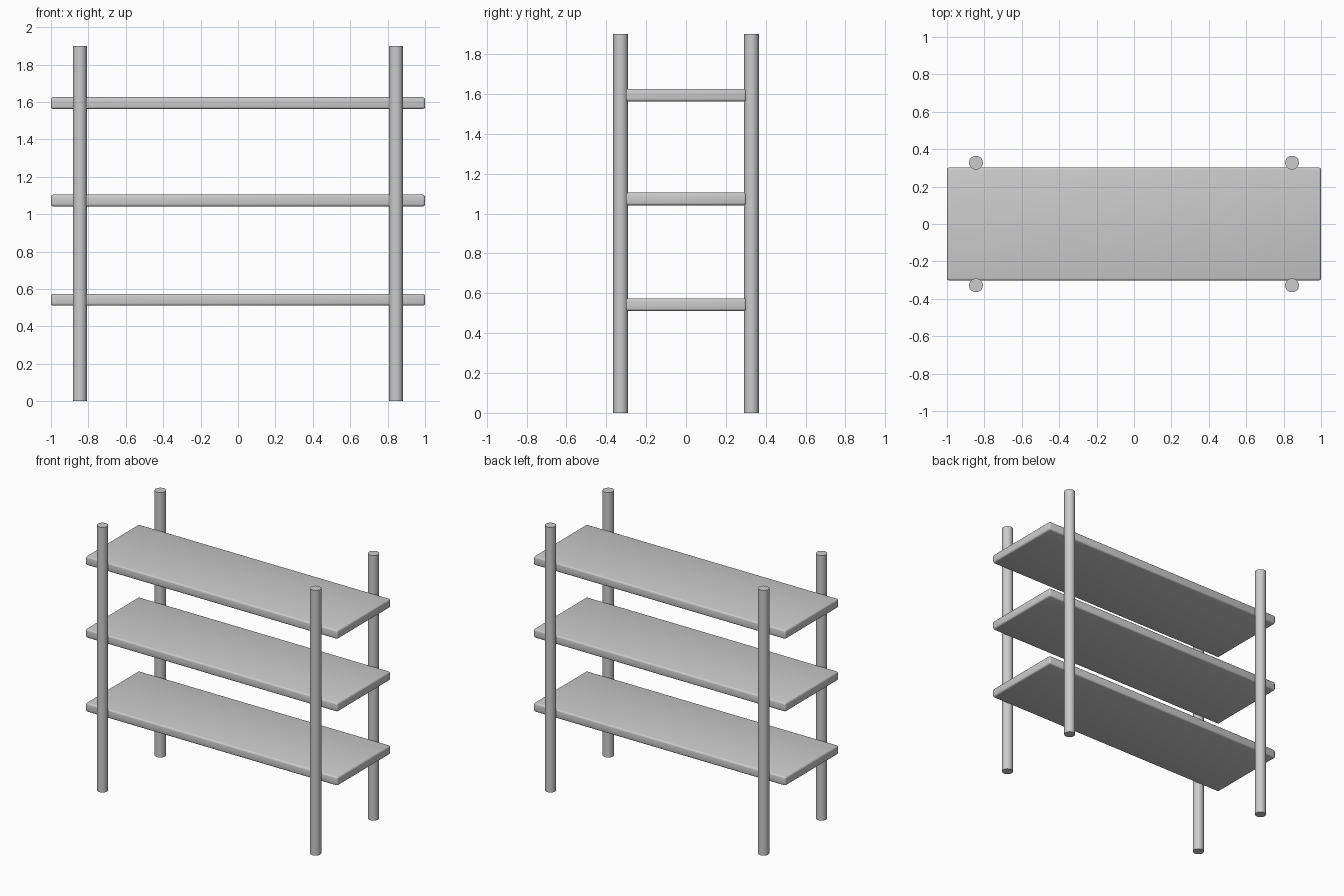
import bpy
import math

if "Cube" in bpy.data.objects:
    bpy.data.objects.remove(bpy.data.objects["Cube"])


def smooth(obj):
    bpy.ops.object.select_all(action='DESELECT')
    obj.select_set(True)
    bpy.context.view_layer.objects.active = obj
    bpy.ops.object.shade_smooth_by_angle(angle=math.radians(35))


def add_shelf(name, z):
    bpy.ops.mesh.primitive_cube_add(size=1, location=(0, 0, z))
    shelf = bpy.context.object
    shelf.name = name
    shelf.scale = (2.0, 0.604, 0.063)
    bpy.ops.object.transform_apply(location=False, rotation=False, scale=True)
    bevel = shelf.modifiers.new("rounded_edges", 'BEVEL')
    bevel.width = 0.012
    bevel.segments = 3
    bpy.ops.object.modifier_apply(modifier=bevel.name)
    smooth(shelf)


def add_post(name, x, y, height=1.9):
    bpy.ops.mesh.primitive_cylinder_add(vertices=32, radius=0.037, depth=height,
                                        location=(x, y, height / 2))
    post = bpy.context.object
    post.name = name
    smooth(post)


# Three boards with softly rounded edges
for name, z in (("lower_shelf", 0.543), ("middle_shelf", 1.073), ("upper_shelf", 1.594)):
    add_shelf(name, z)

# Four round posts outside the long edges
for side, x in (("left", -0.845), ("right", 0.845)):
    for end, y in (("front", -0.328), ("back", 0.328)):
        add_post(f"{end}_{side}_post", x, y)
